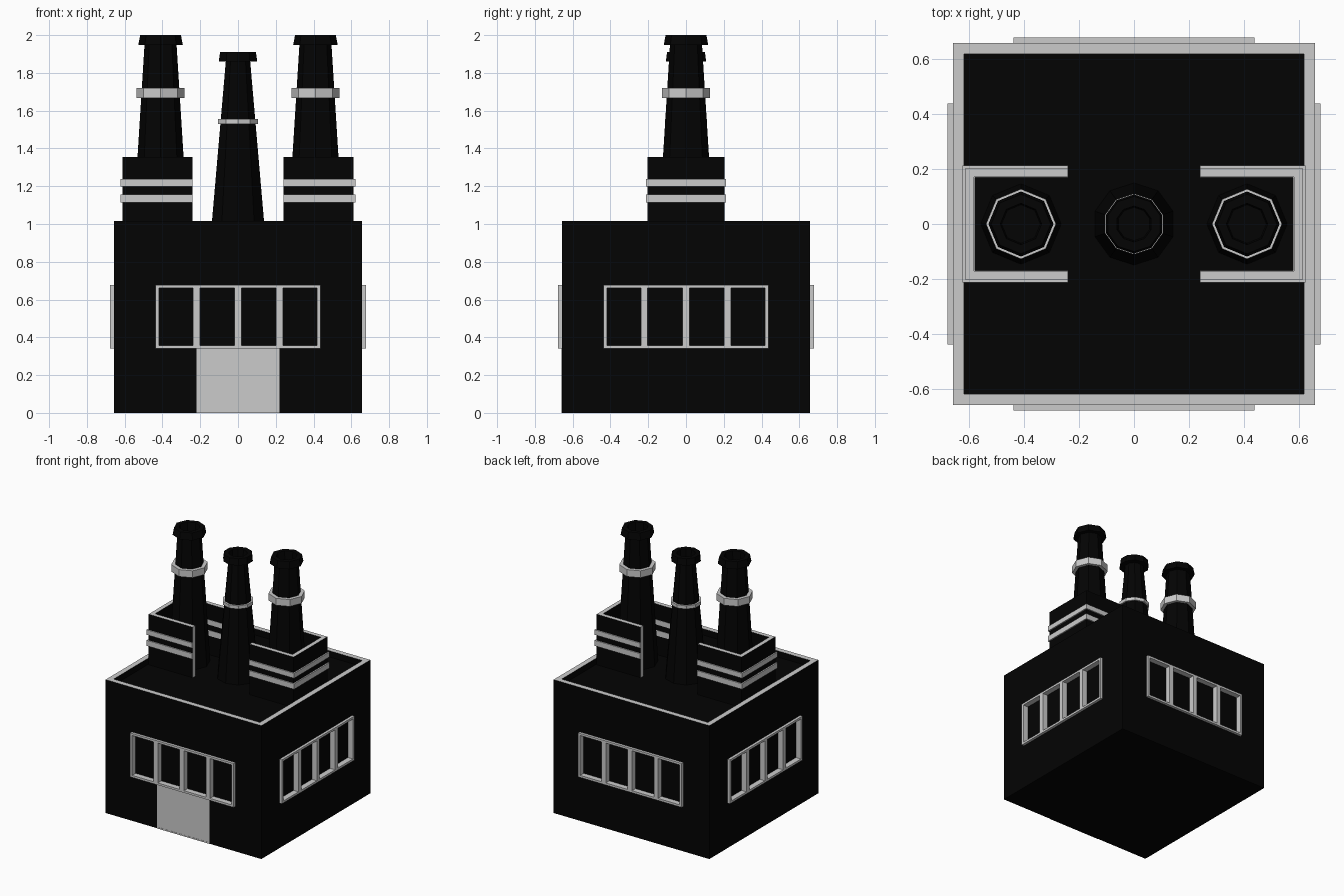
import bpy, bmesh, math
from mathutils import Matrix, Vector

if "Cube" in bpy.data.objects:
    bpy.data.objects.remove(bpy.data.objects["Cube"])

dark = bpy.data.materials.new("dark_wall")
dark.diffuse_color = (0.001, 0.001, 0.001, 1)
dark.use_nodes = True
dark.node_tree.nodes["Principled BSDF"].inputs["Base Color"].default_value = dark.diffuse_color
grey = bpy.data.materials.new("grey_trim")
grey.diffuse_color = (0.58, 0.58, 0.58, 1)
grey.use_nodes = True
grey.node_tree.nodes["Principled BSDF"].inputs["Base Color"].default_value = grey.diffuse_color

ROOF = 0.97


def finish(name, bm, mats):
    bmesh.ops.recalc_face_normals(bm, faces=bm.faces)
    me = bpy.data.meshes.new(name)
    bm.to_mesh(me)
    bm.free()
    for m in mats:
        me.materials.append(m)
    ob = bpy.data.objects.new(name, me)
    bpy.context.collection.objects.link(ob)
    return ob


def add_box(bm, lo, hi):
    lo, hi = Vector(lo), Vector(hi)
    m = Matrix.Translation((lo + hi) / 2) @ Matrix.Diagonal((*(hi - lo), 1))
    bmesh.ops.create_cube(bm, size=1, matrix=m)


def lathe(name, profile, sides, x, mat, closed=False):
    """Faceted revolve of (radius, z) points around a vertical axis at x."""
    bm = bmesh.new()
    angles = [math.pi / 2 + 2 * math.pi * i / sides for i in range(sides)]
    rings = [[bm.verts.new((x + r * math.cos(a), r * math.sin(a), z)) for a in angles]
             for r, z in profile]
    pairs = list(zip(rings, rings[1:]))
    if closed:
        pairs.append((rings[-1], rings[0]))
    else:
        bm.faces.new(rings[0])
        bm.faces.new(rings[-1])
    for a, b in pairs:
        for i in range(sides):
            j = (i + 1) % sides
            bm.faces.new((a[i], a[j], b[j], b[i]))
    return finish(name, bm, [mat])


def u_shape(bm, s, outer, inner, z0, z1):
    """U-shaped wall open towards the centre; s mirrors it in x."""
    (xo, yo), (xi, yi), xe = outer, inner, 0.24
    pts = [(xe, -yo), (xo, -yo), (xo, yo), (xe, yo), (xe, yi), (xi, yi), (xi, -yi), (xe, -yi)]
    f = bm.faces.new([bm.verts.new((s * x, y, z0)) for x, y in pts])
    geo = bmesh.ops.extrude_face_region(bm, geom=[f], use_keep_orig=True)["geom"]
    bmesh.ops.translate(bm, vec=(0, 0, z1 - z0),
                        verts=[g for g in geo if isinstance(g, bmesh.types.BMVert)])


# Main block with parapet and sunken roof
bm = bmesh.new()
add_box(bm, (-0.657, -0.657, 0), (0.657, 0.657, 1.017))
top = max(bm.faces, key=lambda f: f.calc_center_median().z)
rim = bmesh.ops.inset_individual(bm, faces=[top], thickness=0.04, use_even_offset=True)["faces"]
for f in rim:
    f.material_index = 1
geo = bmesh.ops.extrude_face_region(bm, geom=[top])["geom"]
bmesh.ops.translate(bm, vec=(0, 0, ROOF - 1.017),
                    verts=[g for g in geo if isinstance(g, bmesh.types.BMVert)])
if top.is_valid:
    bmesh.ops.delete(bm, geom=[top], context='FACES_ONLY')
body = finish("main_block", bm, [dark, grey])

# Window recesses
bm = bmesh.new()
for s in (-1, 1):
    add_box(bm, (-0.425, s * 0.68 - 0.045, 0.352), (0.425, s * 0.68 + 0.045, 0.665))
    add_box(bm, (s * 0.68 - 0.045, -0.425, 0.352), (s * 0.68 + 0.045, 0.425, 0.665))
cutter = finish("window_cutter", bm, [dark])
cutter.hide_render = True
cutter.hide_set(True)
mod = body.modifiers.new("windows", 'BOOLEAN')
mod.object = cutter
mod.operation = 'DIFFERENCE'
mod.solver = 'EXACT'

# Window frames with three mullions, one per side
for k, side in enumerate(("front", "right", "back", "left")):
    bm = bmesh.new()
    y0, y1 = -0.677, -0.632
    for z in (0.342, 0.662):
        add_box(bm, (-0.437, y0, z), (0.437, y1, z + 0.016))
    for x, w in ((-0.428, 0.018), (0.428, 0.018), (-0.22, 0.035), (0, 0.035), (0.22, 0.035)):
        add_box(bm, (x - w / 2, y0, 0.358), (x + w / 2, y1, 0.662))
    bm.transform(Matrix.Rotation(k * math.pi / 2, 4, 'Z'))
    finish(side + "_window_frame", bm, [grey])

# Door, nearly flush with the wall
bm = bmesh.new()
for s in (-1, 1):
    add_box(bm, (s * 0.212 - 0.008, -0.660, 0), (s * 0.212 + 0.008, -0.65, 0.342))
add_box(bm, (-0.204, -0.660, 0.325), (0.204, -0.65, 0.342))
add_box(bm, (-0.204, -0.660, 0), (0.204, -0.65, 0.01))
finish("door_frame", bm, [grey])
bm = bmesh.new()
add_box(bm, (-0.204, -0.6585, 0.01), (0.204, -0.65, 0.325))
finish("door_panel", bm, [grey])

for s, side in ((-1, "left"), (1, "right")):
    # Three-sided roof housing with pale top and ends
    bm = bmesh.new()
    u_shape(bm, s, (0.612, 0.204), (0.580, 0.171), ROOF, 1.355)
    for f in bm.faces:
        c = f.calc_center_median()
        if c.z > 1.35 or all(abs(abs(v.co.x) - 0.24) < 0.001 for v in f.verts):
            f.material_index = 1
    finish(side + "_housing", bm, [dark, grey])
    # Two bands around the housing
    bm = bmesh.new()
    for z0, z1 in ((1.115, 1.157), (1.199, 1.237)):
        u_shape(bm, s, (0.622, 0.213), (0.577, 0.168), z0, z1)
    finish(side + "_housing_bands", bm, [grey])
    # Tall eight-sided chimney
    lathe(side + "_chimney", [(0.146, ROOF), (0.085, 1.947), (0.118, 1.947), (0.108, 2.0),
                              (0.075, 2.0), (0.07, 1.9)], 8, s * 0.41, dark)
    lathe(side + "_chimney_ring", [(0.127, 1.667), (0.127, 1.72), (0.09, 1.72), (0.09, 1.667)],
          8, s * 0.41, grey, True)

# Slimmer ten-sided centre chimney
lathe("centre_chimney", [(0.149, ROOF), (0.068, 1.86), (0.107, 1.86), (0.10, 1.91),
                         (0.065, 1.91), (0.06, 1.82)], 10, 0, dark)
lathe("centre_chimney_ring", [(0.110, 1.53), (0.110, 1.555), (0.085, 1.555), (0.085, 1.53)],
      10, 0, grey, True)
